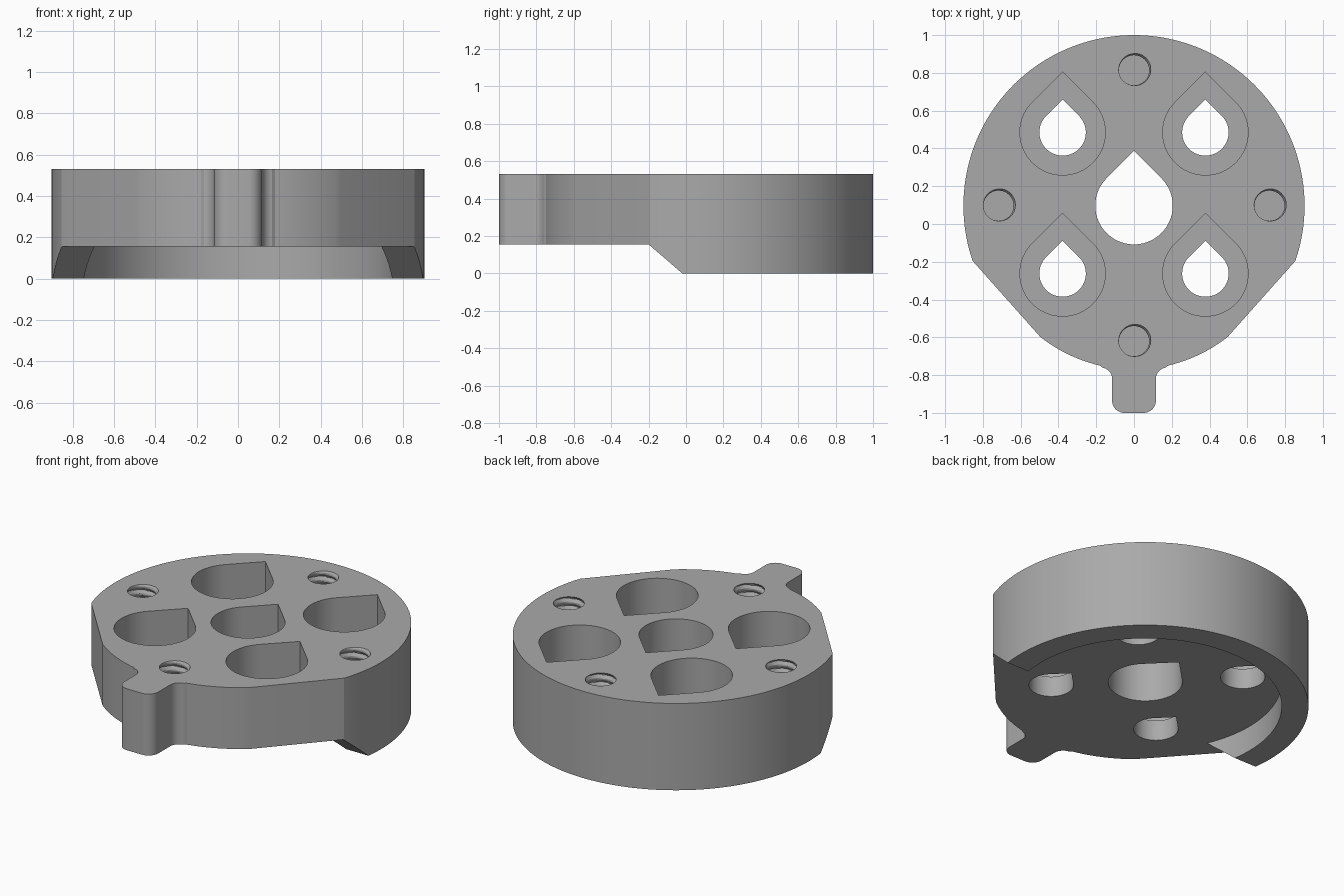
import bpy, bmesh
from math import sin, cos, pi, radians, sqrt

cube = bpy.data.objects.get("Cube")
if cube:
    bpy.data.objects.remove(cube, do_unlink=True)

TOP, PLATE, CY = 0.53, 0.155, 0.097   # top height, plate underside, disc centre y

grey = bpy.data.materials.new("plain grey")
grey.use_nodes = True
grey.diffuse_color = (0.4, 0.4, 0.4, 1)
grey.node_tree.nodes["Principled BSDF"].inputs["Base Color"].default_value = (0.4, 0.4, 0.4, 1)


def arc(cx, cy, r, a0, a1, n):
    angles = [radians(a0 + (a1 - a0) * i / n) for i in range(n + 1)]
    return [(cx + r * cos(a), cy + r * sin(a)) for a in angles]


def teardrop(cx, cy, r):
    return arc(cx, cy, r, 135, 405, 56) + [(cx, cy + r * sqrt(2))]


def add_object(name, bm):
    bmesh.ops.recalc_face_normals(bm, faces=bm.faces)
    mesh = bpy.data.meshes.new(name)
    bm.to_mesh(mesh)
    bm.free()
    mesh.materials.append(grey)
    obj = bpy.data.objects.new(name, mesh)
    bpy.context.collection.objects.link(obj)
    return obj


def loft(name, rings):
    """Closed solid through a stack of equal-length point rings."""
    bm = bmesh.new()
    rows = [[bm.verts.new(p) for p in ring] for ring in rings]
    n = len(rows[0])
    for a, b in zip(rows, rows[1:]):
        for i in range(n):
            j = (i + 1) % n
            bm.faces.new((a[i], a[j], b[j], b[i]))
    bm.faces.new(rows[0])
    bm.faces.new(rows[-1])
    return add_object(name, bm)


def prism(name, outline, z0, z1):
    return loft(name, [[(x, y, z) for x, y in outline] for z in (z0, z1)])


def thread_cutter(name, cx, cy, depth=0.3, r=0.08, ridge=0.013, pitch=0.045):
    """Threaded rod: the radius follows a helical triangle wave."""
    n, steps = 32, 54
    rings = []
    for k in range(steps + 1):
        z = TOP - depth + (depth + 0.02) * k / steps
        ring = []
        for i in range(n):
            t = ((z - TOP) / pitch - i / n + 0.625) % 1
            rad = r + ridge * max(0, 1 - abs(2 * t - 1) * 1.3)
            a = 2 * pi * i / n
            ring.append((cx + rad * cos(a), cy + rad * sin(a), z))
        rings.append(ring)
    return loft(name, rings)


# Body outline: tab, fillet, lower arc, chamfer and large round, then mirrored
half = (arc(0.051, -0.935, 0.065, -90, 0, 10)
        + arc(0.176, -0.82, 0.06, 180, 100, 10)
        + arc(0, 0.03, 0.80, -77, -51.6, 12)
        + arc(0, CY, 0.903, -18.9, 90, 56))
outline = half + [(-x, y) for x, y in reversed(half[:-1])]
body = prism("mounting_disc", outline, 0, TOP)

# Underside recess and sloped front cut leave a half rim at the back
cutters = [prism("recess_cutter", arc(0, CY, 0.755, 0, 357, 119), -0.1, PLATE)]
side = [(-0.02, 0), (-0.2, PLATE), (-1.2, PLATE), (-1.2, -0.1), (0.096, -0.1)]
cutters.append(loft("front_cutter", [[(x, y, z) for y, z in side] for x in (-1.2, 1.2)]))

# Teardrop holes: one plain in the centre, four counterbored
cutters.append(prism("centre_hole_cutter", teardrop(0, CY, 0.205), 0, 0.7))
for x in (-0.378, 0.378):
    for y in (-0.262, 0.485):
        cutters.append(prism("through_hole_cutter", teardrop(x, y, 0.123), 0, 0.7))
        cutters.append(prism("counterbore_cutter", teardrop(x, y, 0.226), 0.28, 0.7))

# Blind threaded holes around the rim
for i in range(4):
    a = i * pi / 2
    cutters.append(thread_cutter("thread_cutter", 0.717 * cos(a), CY + 0.717 * sin(a)))

bpy.context.view_layer.objects.active = body
for cutter in cutters:
    cutter.hide_render = True
    mod = body.modifiers.new("cut", "BOOLEAN")
    mod.operation = "DIFFERENCE"
    mod.solver = "EXACT"
    mod.object = cutter
    bpy.ops.object.modifier_apply(modifier=mod.name)
    bpy.data.objects.remove(cutter, do_unlink=True)

bpy.ops.object.select_all(action="DESELECT")
body.select_set(True)
bpy.ops.object.shade_smooth_by_angle(angle=radians(20))
